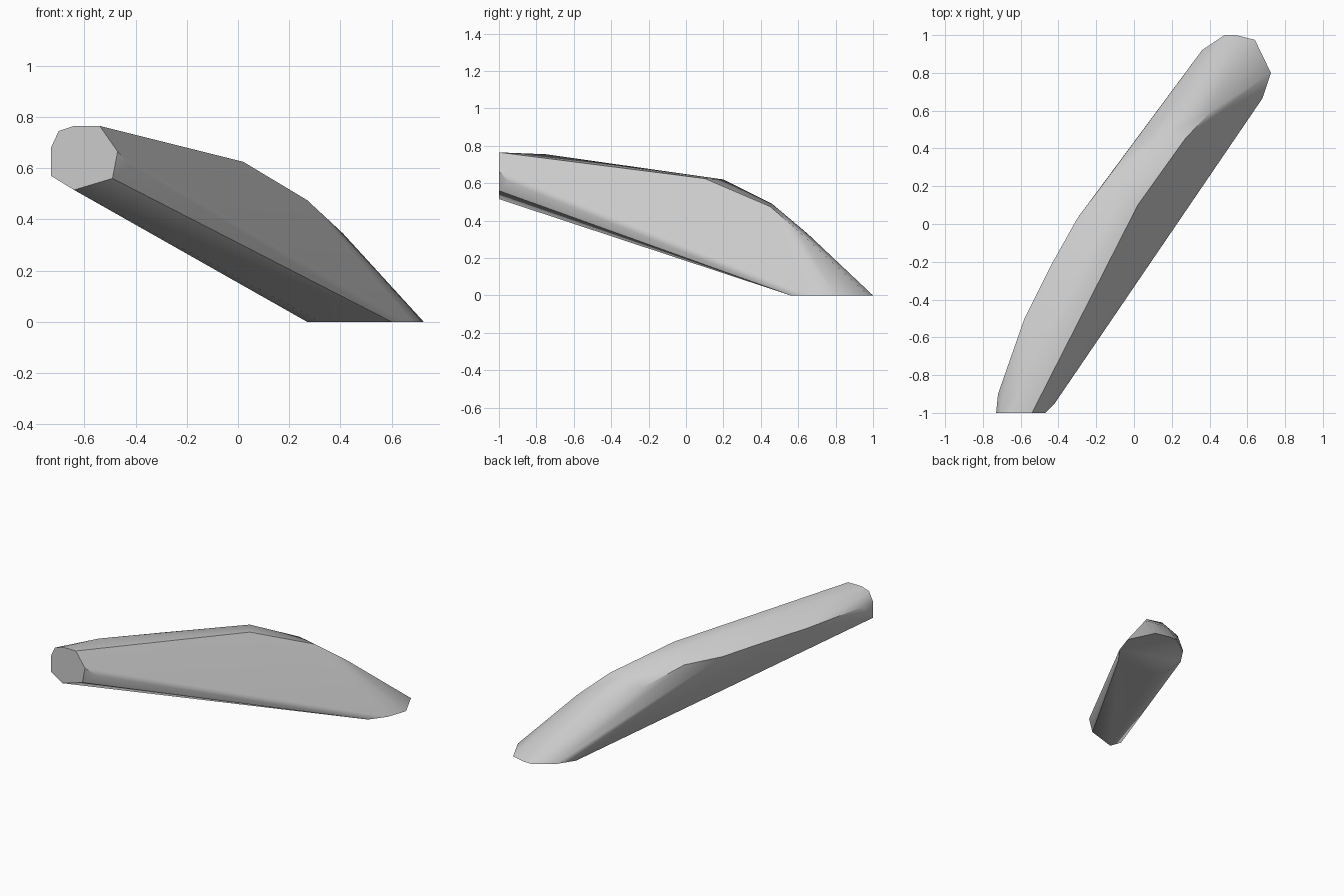
import bpy
import bmesh
import math

# Remove only the default cube
default_cube = bpy.data.objects.get("Cube")
if default_cube is not None:
    bpy.data.objects.remove(default_cube, do_unlink=True)


def make_material(name, level):
    """One flat neutral colour, shown in viewport and render."""
    material = bpy.data.materials.new(name)
    material.use_nodes = True
    colour = (level, level, level, 1)
    material.diffuse_color = colour
    for node in material.node_tree.nodes:
        if node.type == "BSDF_PRINCIPLED":
            node.inputs["Base Color"].default_value = colour
            node.inputs["Roughness"].default_value = 0.8
    return material


def hull_object(name, points, material, smooth_angle):
    """Skin a set of profile points with one convex, edge-aware surface."""
    mesh = bpy.data.meshes.new(name)
    bm = bmesh.new()
    for point in points:
        bm.verts.new(point)
    bmesh.ops.convex_hull(bm, input=bm.verts[:])
    loose = [vert for vert in bm.verts if not vert.link_faces]
    bmesh.ops.delete(bm, geom=loose, context="VERTS")
    bmesh.ops.dissolve_limit(bm, angle_limit=math.radians(1),
                             verts=bm.verts[:], edges=bm.edges[:])
    bmesh.ops.recalc_face_normals(bm, faces=bm.faces[:])
    bm.to_mesh(mesh)
    bm.free()
    mesh.materials.append(material)
    part = bpy.data.objects.new(name, mesh)
    bpy.context.collection.objects.link(part)
    bpy.ops.object.select_all(action="DESELECT")
    part.select_set(True)
    bpy.context.view_layer.objects.active = part
    bpy.ops.object.shade_smooth_by_angle(angle=math.radians(smooth_angle))
    return part


# Raised front end: flat octagon given as x and z
front_profile = [(-.73, .57), (-.73, .68), (-.7, .745), (-.64, .765),
                 (-.54, .765), (-.47, .665), (-.49, .56), (-.64, .515)]
front_end = [(x, -1, z) for x, z in front_profile]

# Foot: flat outline on the ground given as x and y
foot_profile = [(.32, .56), (.27, .66), (.28, .8), (.36, .92), (.48, 1),
                (.54, 1), (.64, .975), (.725, .8), (.68, .665), (.6, .56)]
foot = [(x, y, 0) for x, y in foot_profile]

# Bent spine: ridge on the right, crown in the middle, shoulder on the left
ridge = [(.02, .1, .625), (.27, .45, .475), (.41, .6, .345)]
crown = [(-.54, -.75, .755), (-.05, .2, .62), (.15, .46, .49), (.27, .65, .33)]
shoulder = [(-.72, -.9, .68), (-.58, -.5, .65), (-.44, -.22, .62),
            (-.3, .03, .58), (-.15, .23, .56), (.02, .46, .44)]
lower_corner = [(-.42, -.95, .61)]

grey = make_material("plain grey", 0.6)
hull_object("bent_tapered_beam",
            front_end + foot + ridge + crown + shoulder + lower_corner,
            grey, 35)
